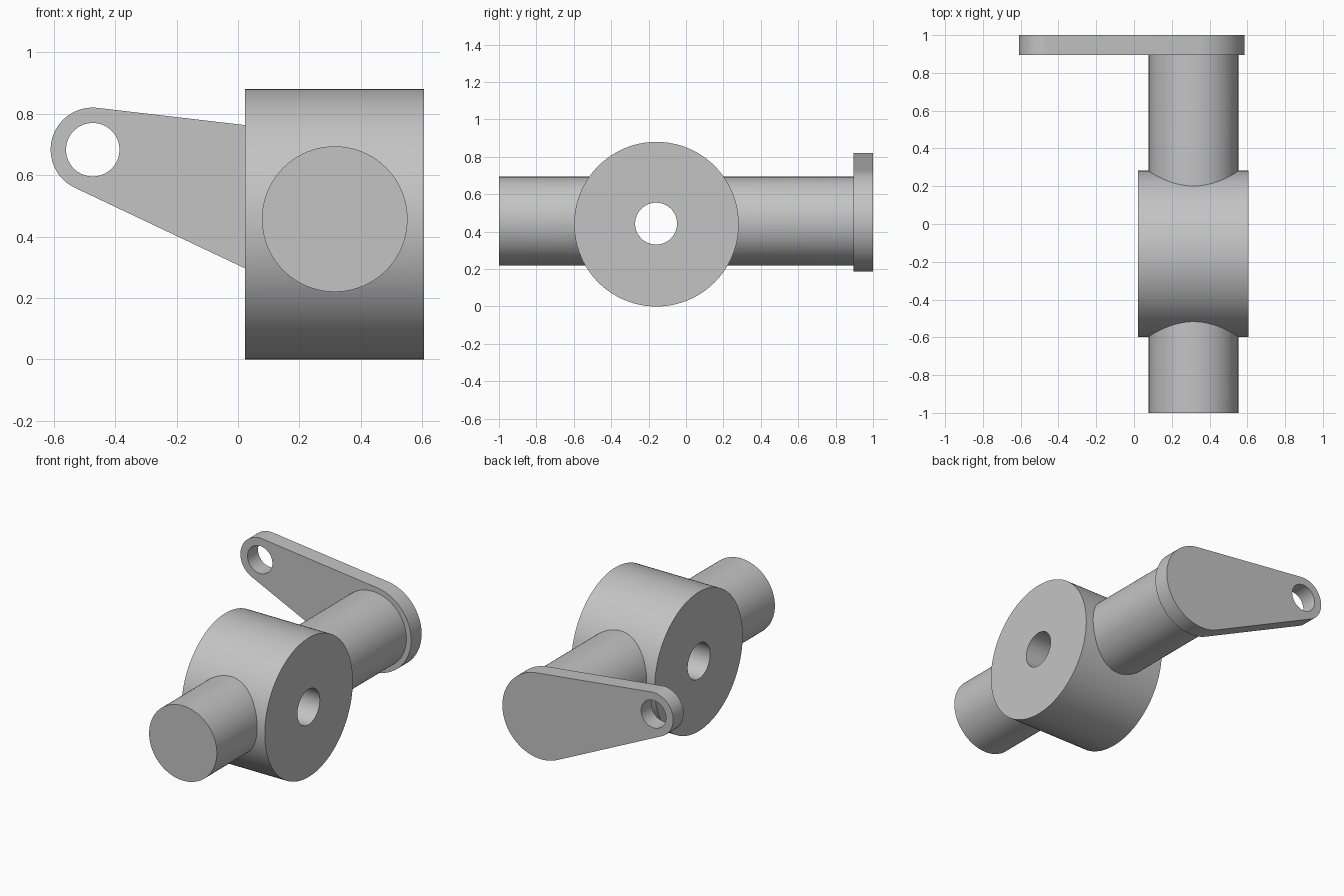
import bpy, bmesh
from math import acos, atan2, cos, sin, hypot, pi
from mathutils import Matrix, Vector

if "Cube" in bpy.data.objects:
    bpy.data.objects.remove(bpy.data.objects["Cube"])

grey = bpy.data.materials.new("plain_grey")
grey.use_nodes = True
colour = (0.55, 0.55, 0.55, 1)
grey.diffuse_color = colour
grey.node_tree.nodes["Principled BSDF"].inputs["Base Color"].default_value = colour


def make_object(name, bm):
    bmesh.ops.recalc_face_normals(bm, faces=bm.faces)
    mesh = bpy.data.meshes.new(name)
    bm.to_mesh(mesh)
    bm.free()
    mesh.materials.append(grey)
    obj = bpy.data.objects.new(name, mesh)
    bpy.context.collection.objects.link(obj)
    return obj


def cylinder(name, axis, centre, radius, length, segments=96):
    turn = Matrix.Rotation(pi / 2, 4, "Y" if axis == "X" else "X")
    bm = bmesh.new()
    bmesh.ops.create_cone(bm, cap_ends=True, segments=segments, radius1=radius,
                          radius2=radius, depth=length,
                          matrix=Matrix.Translation(centre) @ turn)
    return make_object(name, bm)


def combine(target, tool, operation):
    """Apply a boolean, then discard the helper."""
    tool.hide_render = True
    mod = target.modifiers.new(operation.lower(), "BOOLEAN")
    mod.operation, mod.object, mod.solver = operation, tool, "EXACT"
    bpy.context.view_layer.objects.active = target
    bpy.ops.object.modifier_apply(modifier=mod.name)
    bpy.data.objects.remove(tool)


def teardrop(big, big_r, small, small_r, steps=48):
    """Outline of two circles joined by their outer tangents, in x and z."""
    dx, dz = big[0] - small[0], big[1] - small[1]
    axis = atan2(dz, dx)
    half = acos((small_r - big_r) / hypot(dx, dz))
    points = []
    for (x, z), r, start, end in ((big, big_r, -half, half),
                                  (small, small_r, half, 2 * pi - half)):
        for i in range(steps + 1):
            a = axis + start + (end - start) * i / steps
            points.append((x + r * cos(a), z + r * sin(a)))
    return points


SHAFT = (0.315, 0.457)   # shaft axis in x and z
EYE = (-0.473, 0.683)    # arm eye in x and z
ARM_FRONT, ARM_BACK = 0.895, 1.0

# Drum with the shaft running across it and a bore along its own axis
body = cylinder("drum_and_shaft", "X", (0.314, -0.158, 0.44), 0.44, 0.584, 128)
shaft_length = ARM_FRONT + 1
shaft = cylinder("shaft", "Y", (SHAFT[0], ARM_FRONT - shaft_length / 2, SHAFT[1]),
                 0.237, shaft_length)
combine(body, shaft, "UNION")
combine(body, cylinder("bore", "X", (0.3, -0.16, 0.443), 0.112, 2), "DIFFERENCE")

# Tapered lever arm on the back end of the shaft
bm = bmesh.new()
outline = [bm.verts.new((x, ARM_FRONT, z))
           for x, z in teardrop(SHAFT, 0.27, EYE, 0.137)]
plate = bm.faces.new(outline)
extruded = bmesh.ops.extrude_face_region(bm, geom=[plate], use_keep_orig=True)
bmesh.ops.translate(bm, vec=Vector((0, ARM_BACK - ARM_FRONT, 0)),
                    verts=[v for v in extruded["geom"] if isinstance(v, bmesh.types.BMVert)])
arm = make_object("lever_arm", bm)
combine(arm, cylinder("eye_hole", "Y", (EYE[0], 0.95, EYE[1]), 0.087, 0.5, 64), "DIFFERENCE")

# Smooth the curved walls and keep the rims sharp
for obj in (body, arm):
    bpy.ops.object.select_all(action="DESELECT")
    obj.select_set(True)
    bpy.context.view_layer.objects.active = obj
    bpy.ops.object.shade_smooth_by_angle(angle=pi / 6)
